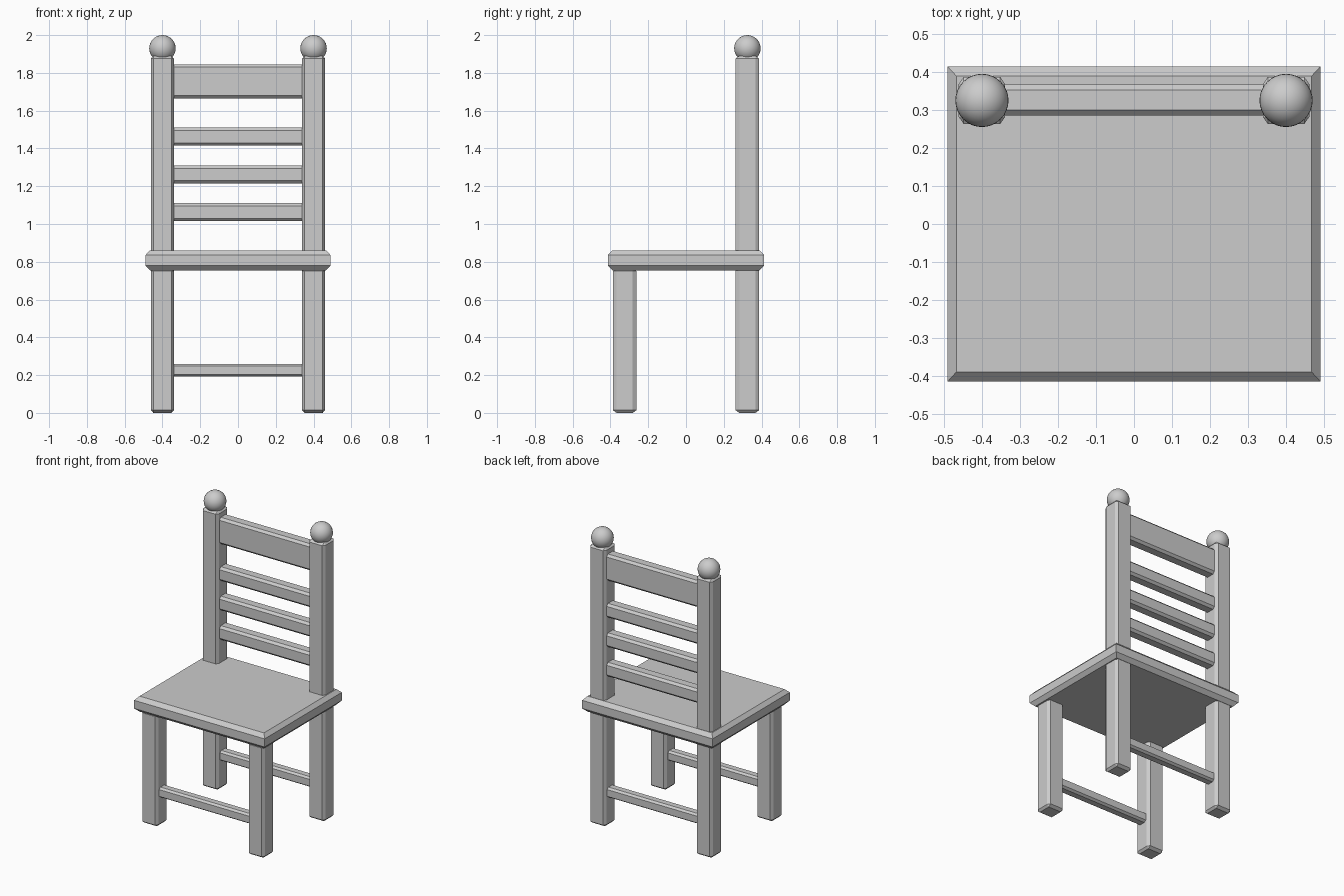
import bpy, bmesh

if "Cube" in bpy.data.objects:
    bpy.data.objects.remove(bpy.data.objects["Cube"])

grey = bpy.data.materials.new("light grey")
grey.diffuse_color = (0.604, 0.604, 0.604, 1.0)
grey.use_nodes = True
grey.node_tree.nodes["Principled BSDF"].inputs["Base Color"].default_value = grey.diffuse_color


def chamfer_box(name, lo, hi, cut, corners):
    """Convex box with cut edges; 'corners' gives the points kept near each corner."""
    bm = bmesh.new()
    mid = [(a + b) / 2 for a, b in zip(lo, hi)]
    half = [(b - a) / 2 for a, b in zip(lo, hi)]
    for sx in (-1, 1):
        for sy in (-1, 1):
            for sz in (-1, 1):
                s = (sx, sy, sz)
                for inset in corners:
                    bm.verts.new([mid[i] + s[i] * (half[i] - cut[i] * inset[i])
                                  for i in range(3)])
    bmesh.ops.convex_hull(bm, input=bm.verts[:])
    bmesh.ops.dissolve_limit(bm, angle_limit=0.01, verts=bm.verts[:], edges=bm.edges[:])
    bmesh.ops.recalc_face_normals(bm, faces=bm.faces[:])
    me = bpy.data.meshes.new(name)
    bm.to_mesh(me)
    bm.free()
    me.materials.append(grey)
    ob = bpy.data.objects.new(name, me)
    bpy.context.collection.objects.link(ob)
    return ob


ALL_EDGES = [(0, 1, 1), (1, 0, 1), (1, 1, 0)]
LONG_EDGES = [(0, 0, 1), (0, 1, 0)]      # edges along x only
RIMS = [(0, 0, 1), (1, 1, 0)]            # top and bottom rims only

# seat
chamfer_box("seat", (-0.49, -0.414, 0.755), (0.49, 0.414, 0.86),
            (0.023, 0.025, 0.025), RIMS)

# legs, back posts and ball finials
for side, x in (("left", -0.40), ("right", 0.40)):
    for kind, y, top in (("front_leg", -0.325, 0.765), ("back_post", 0.325, 1.89)):
        chamfer_box(f"{side}_{kind}", (x - 0.061, y - 0.062, 0), (x + 0.061, y + 0.062, top),
                    (0.013, 0.019, 0.014), ALL_EDGES)
    bpy.ops.mesh.primitive_uv_sphere_add(segments=32, ring_count=16, radius=0.07,
                                         location=(x, 0.325, 1.93))
    ball = bpy.context.object
    ball.name = f"{side}_finial"
    ball.data.materials.append(grey)
    bpy.ops.object.shade_smooth()

# back slats and low rungs
bars = [("top_slat", 0.326, 1.665, 1.845), ("upper_slat", 0.326, 1.415, 1.51),
        ("middle_slat", 0.326, 1.215, 1.31), ("lower_slat", 0.326, 1.015, 1.11),
        ("back_rung", 0.326, 0.192, 0.26), ("front_rung", -0.326, 0.192, 0.26)]
for name, y, z0, z1 in bars:
    d = 0.041 if "slat" in name else 0.035
    chamfer_box(name, (-0.36, y - d, z0), (0.36, y + d, z1),
                (0, 0.015, 0.015 if "slat" in name else 0.011), LONG_EDGES)
